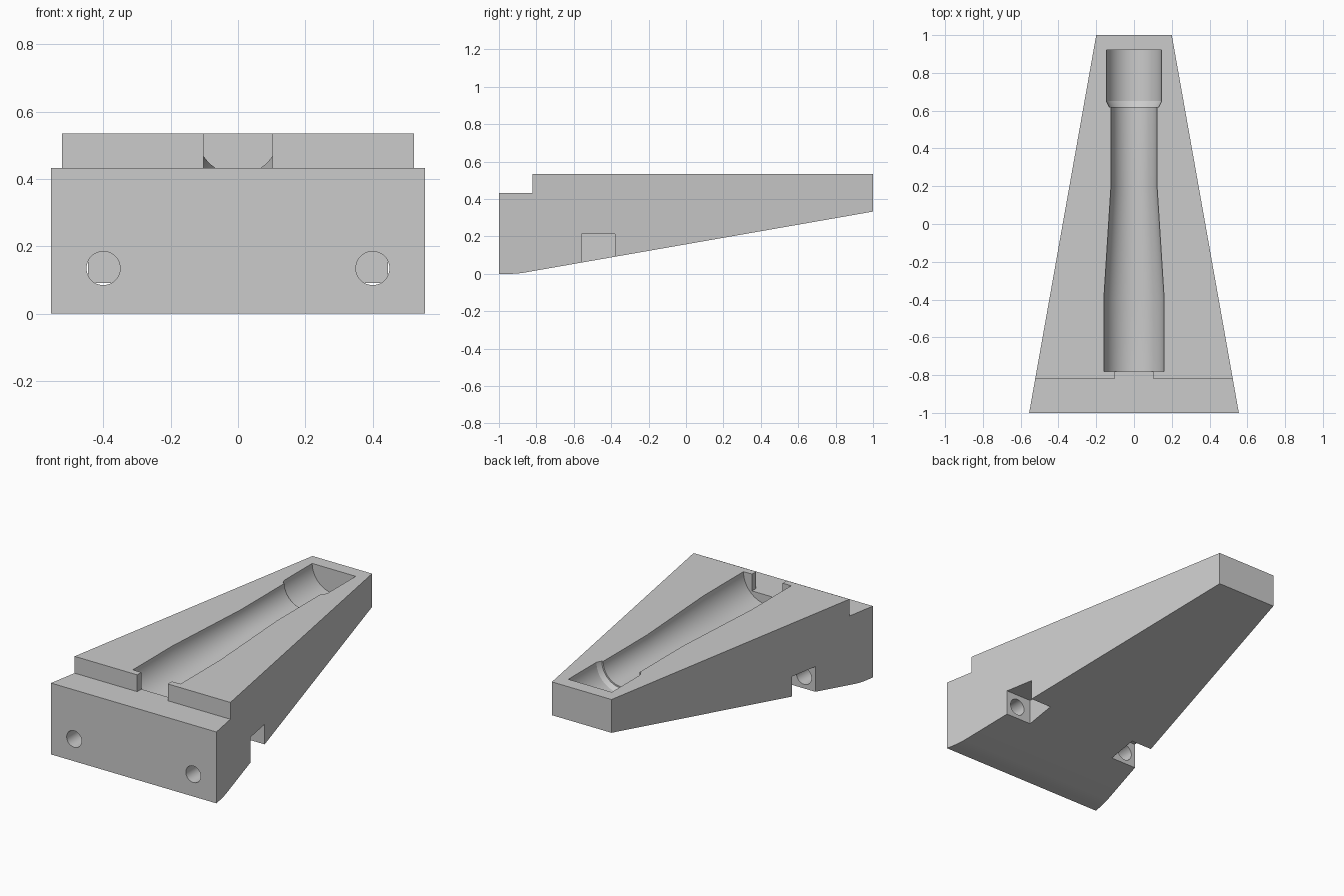
import bpy, bmesh, math
from mathutils import Vector, Matrix

if "Cube" in bpy.data.objects:
    bpy.data.objects.remove(bpy.data.objects["Cube"], do_unlink=True)

grey = bpy.data.materials.new("plain grey")
grey.use_nodes = True
colour = (0.6, 0.6, 0.6, 1)
grey.diffuse_color = colour
grey.node_tree.nodes["Principled BSDF"].inputs["Base Color"].default_value = colour

TOP, SHELF = 0.535, 0.433


def make_object(name, bm):
    bmesh.ops.recalc_face_normals(bm, faces=bm.faces)
    mesh = bpy.data.meshes.new(name)
    bm.to_mesh(mesh)
    bm.free()
    mesh.materials.append(grey)
    obj = bpy.data.objects.new(name, mesh)
    bpy.context.collection.objects.link(obj)
    return obj


def prism(name, points, offset):
    """Extrude a closed 3D outline along an offset."""
    bm = bmesh.new()
    face = bm.faces.new([bm.verts.new(p) for p in points])
    ext = bmesh.ops.extrude_face_region(bm, geom=[face], use_keep_orig=True)
    moved = [g for g in ext["geom"] if isinstance(g, bmesh.types.BMVert)]
    bmesh.ops.translate(bm, verts=moved, vec=offset)
    return make_object(name, bm)


def box(name, low, high):
    (x0, y0, z0), (x1, y1, z1) = low, high
    outline = [(x0, y0, z0), (x1, y0, z0), (x1, y1, z0), (x0, y1, z0)]
    return prism(name, outline, (0, 0, z1 - z0))


def lathe_along_y(name, profile, centre, steps):
    """Revolve (y, radius) pairs about an axis parallel to y."""
    bm = bmesh.new()
    x, z = centre
    verts = [bm.verts.new((x + r, y, z)) for y, r in profile]
    edges = [bm.edges.new(pair) for pair in zip(verts, verts[1:])]
    bmesh.ops.spin(bm, geom=verts + edges, cent=(x, 0, z), axis=(0, 1, 0),
                   angle=math.tau, steps=steps)
    bmesh.ops.remove_doubles(bm, verts=bm.verts, dist=1e-5)
    return make_object(name, bm)


# Wedge body: side profile with a softened bend, tapered towards the back
start, bend, end = Vector((-0.945, 0)), Vector((-0.903, 0)), Vector((-0.861, 0.0073))
soft = [start.lerp(bend, t).lerp(bend.lerp(end, t), t) for t in (i / 6 for i in range(7))]
side = [(-1, TOP), (-1, 0)] + [tuple(p) for p in soft] + [(1, 0.333), (1, TOP)]
body = prism("wedge_body", [(-1, y, z) for y, z in side], (2, 0, 0))
for v in body.data.vertices:
    v.co.x *= 0.3775 - 0.1775 * v.co.y

# Front shelf with the notch into the trough
shelf = [(-1, -1.1), (1, -1.1), (1, -0.82), (0.103, -0.82), (0.103, -0.7),
         (-0.103, -0.7), (-0.103, -0.82), (-1, -0.82)]
cutters = [prism("shelf_cutter", [(x, y, SHELF) for x, y in shelf], (0, 0, 0.3))]

# Turned trough along the top
trough = [(-0.78, 0), (-0.78, 0.16), (-0.4, 0.16), (0.2, 0.122), (0.62, 0.122),
          (0.62, 0.131), (0.65, 0.146), (0.92, 0.146), (0.92, 0)]
cutters.append(lathe_along_y("trough_cutter", trough, (0, TOP), 96))

# Side pockets and the bolt holes that run into them
for name, s in (("left", 1), ("right", -1)):
    xs = sorted((0.305 * s, 0.7 * s))
    cutters.append(box(name + "_pocket_cutter", (xs[0], -0.56, -0.2), (xs[1], -0.38, 0.213)))
    hole = [(-1.1, 0), (-1.1, 0.05), (-0.47, 0.05), (-0.47, 0)]
    cutters.append(lathe_along_y(name + "_hole_cutter", hole, (0.4 * s, 0.135), 48))

# Cut everything, then smooth the round surfaces
bpy.context.view_layer.objects.active = body
for cutter in cutters:
    mod = body.modifiers.new(cutter.name, "BOOLEAN")
    mod.operation, mod.solver, mod.object = "DIFFERENCE", "EXACT", cutter
    bpy.ops.object.modifier_apply(modifier=mod.name)
    bpy.data.objects.remove(cutter, do_unlink=True)

for obj in bpy.context.selected_objects:
    obj.select_set(False)
body.select_set(True)
bpy.ops.object.shade_smooth_by_angle(angle=math.radians(25))
